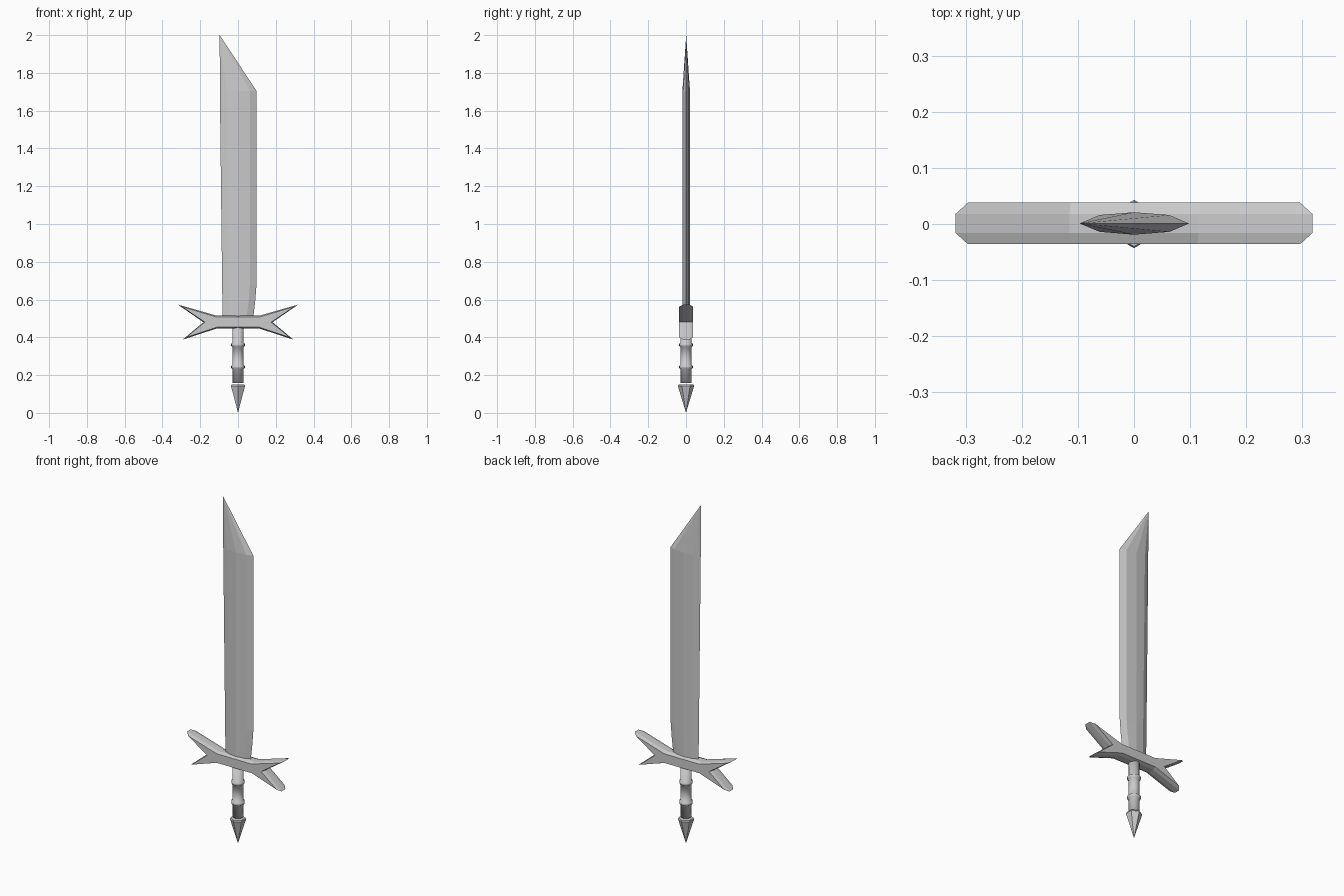
import bpy, bmesh, math

cube = bpy.data.objects.get("Cube")
if cube:
    bpy.data.objects.remove(cube, do_unlink=True)

steel = bpy.data.materials.new("light grey steel")
steel.use_nodes = True
GREY = (0.6, 0.6, 0.6, 1)
steel.diffuse_color = GREY
steel.node_tree.nodes["Principled BSDF"].inputs["Base Color"].default_value = GREY


def loft(name, loops, tip=None, smooth=False):
    """Skin a stack of closed loops; end in a point if a tip is given."""
    bm = bmesh.new()
    rings = [[bm.verts.new(p) for p in loop] for loop in loops]
    n = len(rings[0])
    for a, b in zip(rings, rings[1:]):
        for i in range(n):
            j = (i + 1) % n
            bm.faces.new((a[i], a[j], b[j], b[i]))
    bm.faces.new(rings[0][::-1])
    if tip:
        point = bm.verts.new(tip)
        for i in range(n):
            bm.faces.new((rings[-1][i], rings[-1][(i + 1) % n], point))
    else:
        bm.faces.new(rings[-1])
    bmesh.ops.recalc_face_normals(bm, faces=bm.faces)
    for f in bm.faces:
        f.smooth = smooth
    mesh = bpy.data.meshes.new(name)
    bm.to_mesh(mesh)
    bm.free()
    mesh.materials.append(steel)
    obj = bpy.data.objects.new(name, mesh)
    bpy.context.collection.objects.link(obj)
    return obj


def circle(r, z, sides, turn=0.0):
    steps = [turn + math.tau * i / sides for i in range(sides)]
    return [(r * math.cos(a), r * math.sin(a), z) for a in steps]


# Blade: eight-sided section, swept up and drawn to an off-centre point
def blade_section(left, right, z):
    half = [(left, 0), (left + 0.035, 0.015), (0, 0.02), (right - 0.035, 0.015), (right, 0)]
    back = [(x, -y) for x, y in half[-2:0:-1]]
    return [(x, y + 0.001, z) for x, y in half + back]


loft("blade",
     [blade_section(-0.081, 0.078, 0.48), blade_section(-0.083, 0.092, 0.6),
      blade_section(-0.084, 0.098, 0.68), blade_section(-0.096, 0.098, 1.705)],
     tip=(-0.097, 0.001, 2.0))


# Guard: forked bar with bevelled front and back faces
def guard_outline(side, y):
    full = side + [(-x, z) for x, z in side[::-1]]
    return [(x, y, z) for x, z in full]


outer = [(0.115, 0.515), (0.318, 0.573), (0.183, 0.48), (0.293, 0.388), (0.115, 0.446)]
inner = [(0.113, 0.507), (0.296, 0.562), (0.175, 0.48), (0.274, 0.4), (0.113, 0.454)]
loft("guard", [guard_outline(s, y) for s, y in
               ((inner, -0.036), (outer, -0.016), (outer, 0.018), (inner, 0.038))])

# Grip: turned handle with two raised rings
profile = [(0.029, 0.158)]
for z in (0.243, 0.36):
    profile += [(0.029, z - 0.011), (0.036, z - 0.006), (0.036, z + 0.006), (0.029, z + 0.011)]
profile.append((0.029, 0.47))
loft("grip", [circle(r, z, 16) for r, z in profile], smooth=True)

# Pommel: six-sided spike pointing down
loft("pommel", [circle(0.04, 0.15, 6, math.pi / 6), circle(0.043, 0.143, 6, math.pi / 6)],
     tip=(0, 0, 0))
